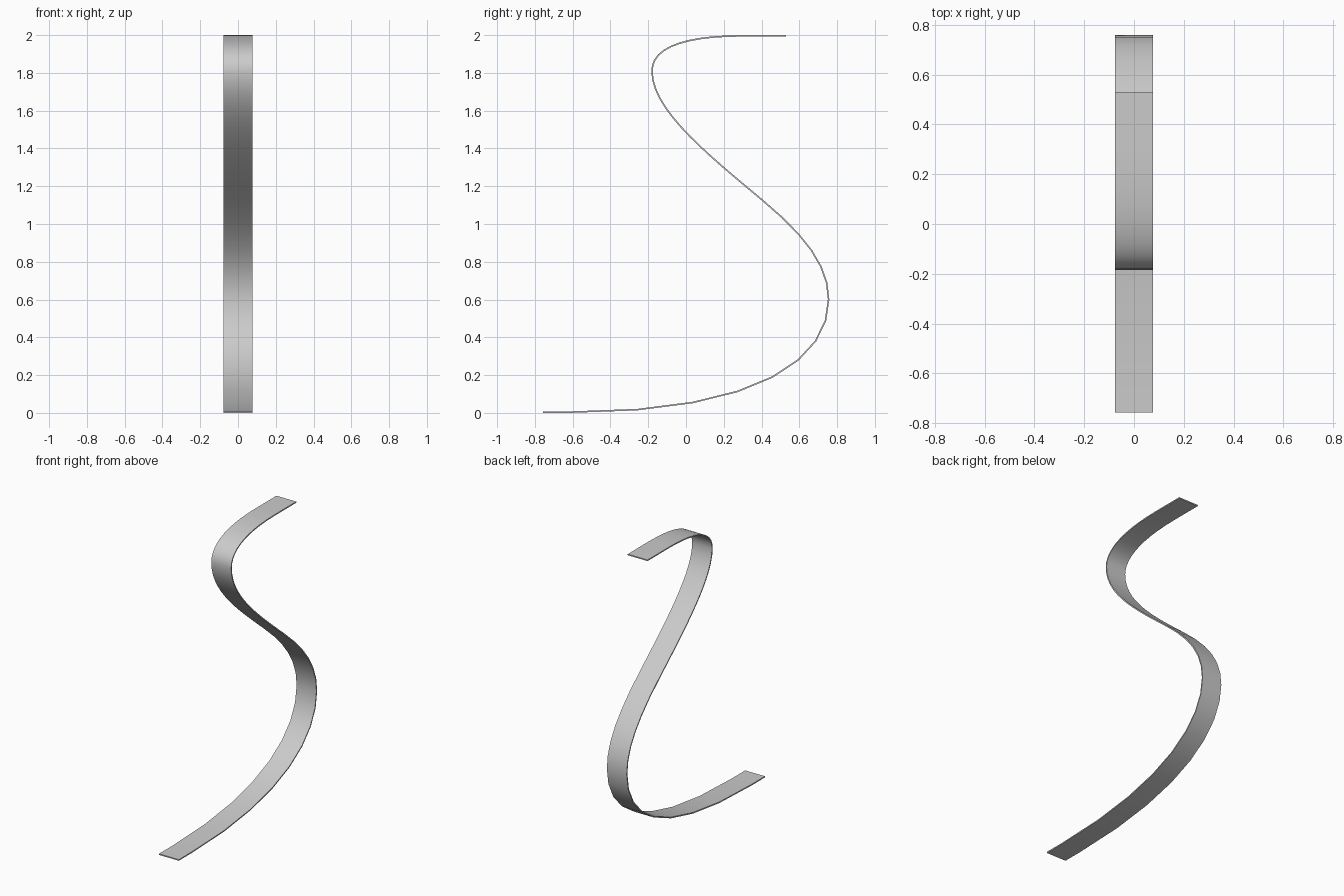
import bpy
import bmesh
import math
from mathutils import Vector
from mathutils.geometry import interpolate_bezier

default_cube = bpy.data.objects.get("Cube")
if default_cube:
    bpy.data.objects.remove(default_cube, do_unlink=True)

HALF_WIDTH = 0.076
HALF_THICK = 0.004


def side(y, z):
    return Vector((0, y, z))


# S-shaped centre line: flat foot, lower bulge, upper bend, flat tip
foot = side(-0.757, HALF_THICK)
bend_start = side(-0.61, HALF_THICK)
bulge = side(0.755, 0.6)
middle = side(0.4, 1.13)
upper_bend = side(-0.18, 1.81)
bend_end = side(0.3, 2 - HALF_THICK)
tip = side(0.53, 2 - HALF_THICK)
slope = side(-0.77, 0.64)

segments = [
    (bend_start, side(0.415, HALF_THICK), bulge - side(0, 0.3), bulge, 9),
    (bulge, bulge + side(0, 0.18), middle - slope * 0.3, middle, 7),
    (middle, middle + slope * 0.4, upper_bend - side(0, 0.2), upper_bend, 14),
    (upper_bend, upper_bend + side(0, 0.12), side(-0.02, 2 - HALF_THICK), bend_end, 12),
]
path = [foot, bend_start]
for start, handle_a, handle_b, end, count in segments:
    path += interpolate_bezier(start, handle_a, handle_b, end, count)[1:]
path.append(tip)

# Sweep a thin rectangle along the centre line
bm = bmesh.new()
rings = []
for i, point in enumerate(path):
    tangent = (path[min(i + 1, len(path) - 1)] - path[max(i - 1, 0)]).normalized()
    if i <= 1 or i >= len(path) - 2:
        tangent = side(1, 0)
    normal = side(-tangent.z, tangent.y) * HALF_THICK
    across = Vector((HALF_WIDTH, 0, 0))
    corners = (across + normal, normal - across, -across - normal, across - normal)
    rings.append([bm.verts.new(point + c) for c in corners])
for a, b in zip(rings, rings[1:]):
    for k in range(4):
        n = (k + 1) % 4
        bm.faces.new((a[k], a[n], b[n], b[k]))
bm.faces.new(rings[0])
bm.faces.new(rings[-1])
bmesh.ops.recalc_face_normals(bm, faces=bm.faces)
mesh = bpy.data.meshes.new("curved_strip")
bm.to_mesh(mesh)
bm.free()

strip = bpy.data.objects.new("curved_strip", mesh)
bpy.context.collection.objects.link(strip)

# Plain grey finish
grey = bpy.data.materials.new("light_grey")
grey.use_nodes = True
colour = (0.6, 0.6, 0.6, 1)
grey.diffuse_color = colour
grey.node_tree.nodes["Principled BSDF"].inputs["Base Color"].default_value = colour
mesh.materials.append(grey)

# Smooth bends with crisp strip edges
bpy.ops.object.select_all(action='DESELECT')
strip.select_set(True)
bpy.context.view_layer.objects.active = strip
bpy.ops.object.shade_smooth_by_angle(angle=math.radians(40))
